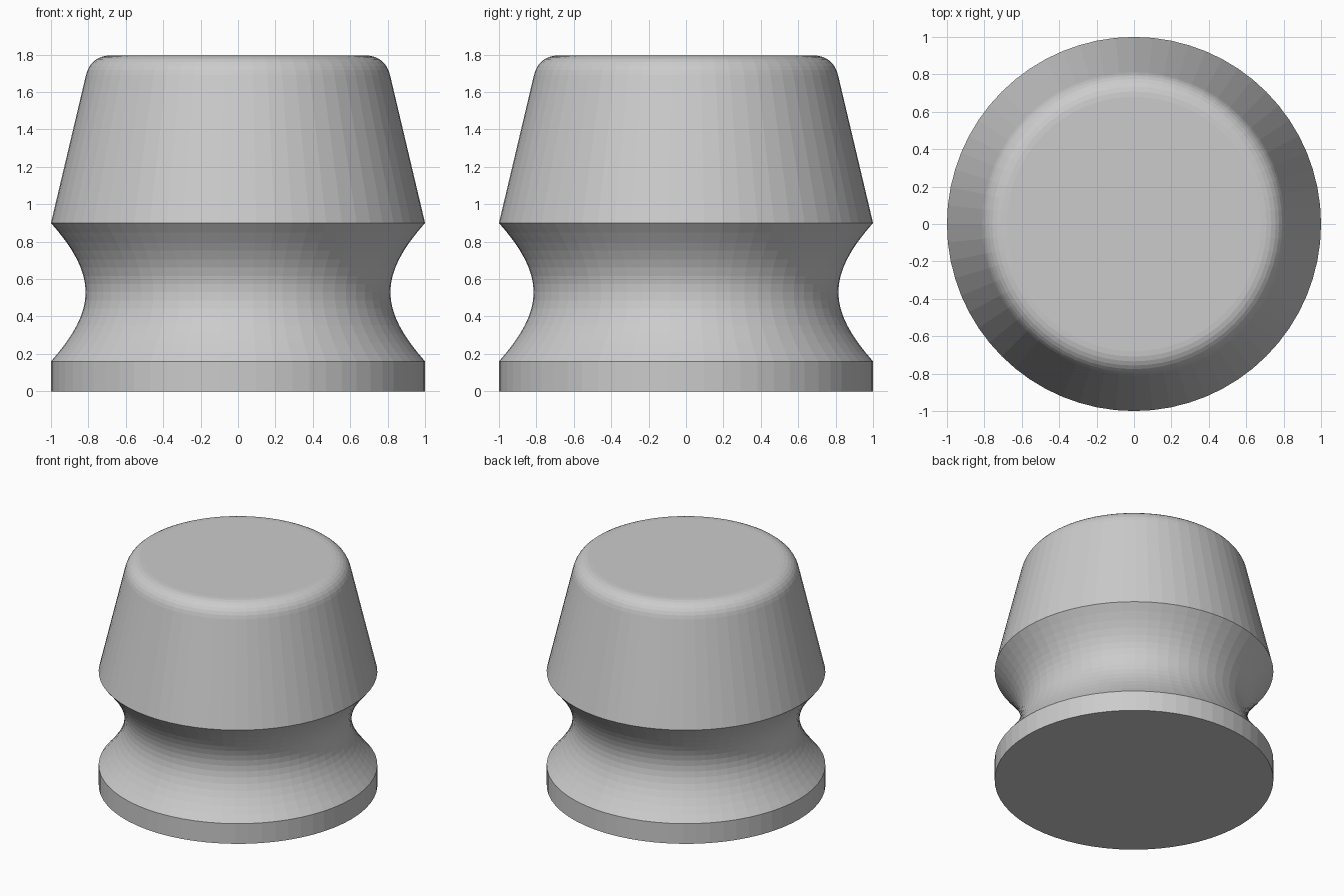
import bpy, bmesh
from math import tau
from mathutils import Vector
from mathutils.geometry import interpolate_bezier

if "Cube" in bpy.data.objects:
    bpy.data.objects.remove(bpy.data.objects["Cube"])

SIDES = 64


def bezier(a, ha, hb, b, n):
    pts = interpolate_bezier(*[Vector((x, 0, z)) for x, z in (a, ha, hb, b)], n)
    return [(p.x, p.z) for p in pts]


# Half profile (radius, height): foot, waisted groove, tapered body, rounded top
profile = [(0, 0), (1, 0)]
profile += bezier((1, 0.16), (0.753, 0.44), (0.753, 0.62), (1, 0.9), 17)
profile += bezier((0.813, 1.69), (0.797, 1.757), (0.75, 1.796), (0.68, 1.796), 8)
profile += [(0, 1.796)]

# Revolve the profile around z
bm = bmesh.new()
verts = [bm.verts.new((r, 0, z)) for r, z in profile]
edges = [bm.edges.new(pair) for pair in zip(verts, verts[1:])]
bmesh.ops.spin(bm, geom=verts + edges, cent=(0, 0, 0), axis=(0, 0, 1),
               angle=tau, steps=SIDES, use_merge=True)
bmesh.ops.remove_doubles(bm, verts=bm.verts, dist=0.0001)
bmesh.ops.recalc_face_normals(bm, faces=bm.faces)

mesh = bpy.data.meshes.new("grooved_knob")
bm.to_mesh(mesh)
bm.free()
knob = bpy.data.objects.new("grooved_knob", mesh)
bpy.context.collection.objects.link(knob)
